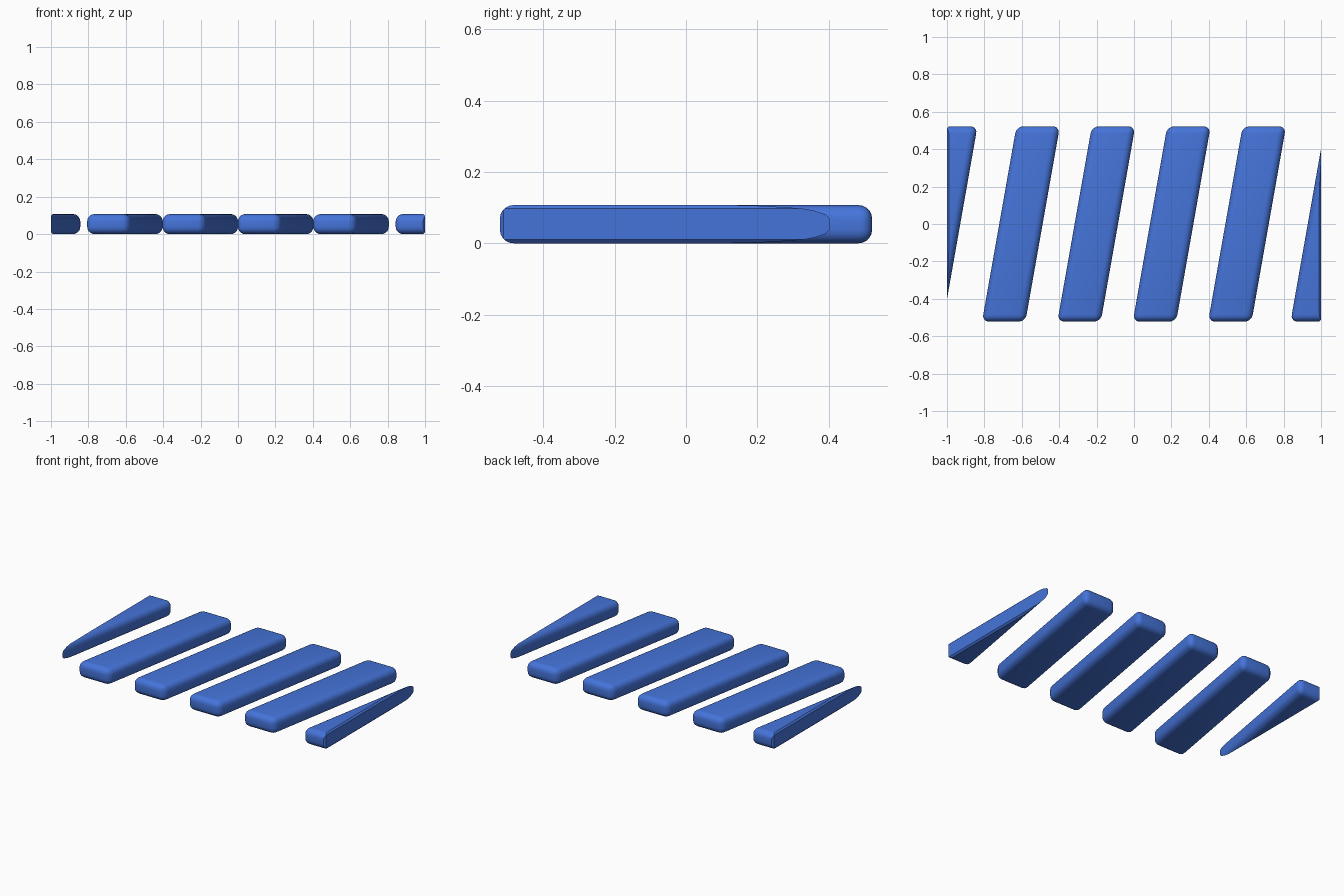
import bpy
import bmesh
import math
from mathutils import Matrix, Vector

LENGTH, WIDTH, HEIGHT = 1.044, 0.232, 0.107
SLANT = math.tan(math.radians(10))
ROUND, CHAMFER = 0.038, 0.01

default = bpy.data.objects.get("Cube")
if default:
    bpy.data.objects.remove(default, do_unlink=True)

blue = bpy.data.materials.new("blue")
blue.use_nodes = True
blue.diffuse_color = (0.06, 0.175, 0.70, 1)
blue.node_tree.nodes["Principled BSDF"].inputs["Base Color"].default_value = blue.diffuse_color


def trim(bm, point, normal):
    """Slice away everything beyond a plane and close the cut."""
    cut = bmesh.ops.bisect_plane(
        bm, geom=bm.verts[:] + bm.edges[:] + bm.faces[:], dist=1e-5,
        plane_co=point, plane_no=normal, clear_outer=True)
    edges = [e for e in cut["geom_cut"] if isinstance(e, bmesh.types.BMEdge)]
    if edges:
        bmesh.ops.holes_fill(bm, edges=edges, sides=0)


def slanted_bar(name, x, side=0):
    """Rounded bar leaning in plan; side trims it flush with that outer edge."""
    bm = bmesh.new()
    bmesh.ops.create_cube(bm, size=1)
    bmesh.ops.scale(bm, vec=(WIDTH, LENGTH, HEIGHT), verts=bm.verts)
    for v in bm.verts:
        v.co.x += v.co.y * SLANT
    bmesh.ops.bevel(bm, geom=bm.edges[:], offset=ROUND, segments=5,
                    profile=0.5, affect='EDGES', clamp_overlap=True)
    bmesh.ops.transform(bm, matrix=Matrix.Translation((x, 0, HEIGHT / 2)), verts=bm.verts)
    if side:
        # Flat outer face, then its softened corners
        trim(bm, Vector((side, 0, 0)), Vector((side, 0, 0)))
        inset = side * (1 - CHAMFER)
        trim(bm, Vector((inset, 0, 0)), Vector((side, 0, -1)))
        trim(bm, Vector((inset, 0, HEIGHT)), Vector((side, 0, 1)))
        trim(bm, Vector((inset, -side * LENGTH / 2, 0)), Vector((side, -side, 0)))
    bmesh.ops.recalc_face_normals(bm, faces=bm.faces)

    mesh = bpy.data.meshes.new(name)
    bm.to_mesh(mesh)
    bm.free()
    mesh.materials.append(blue)
    bar = bpy.data.objects.new(name, mesh)
    bpy.context.collection.objects.link(bar)
    bpy.ops.object.select_all(action='DESELECT')
    bar.select_set(True)
    bpy.context.view_layer.objects.active = bar
    bpy.ops.object.shade_smooth_by_angle(angle=math.radians(35))


# Four whole bars
for i in range(4):
    slanted_bar(f"slanted_bar_{i + 1}", (i - 1.5) * 0.403)

# Trimmed bars at the two outer edges
slanted_bar("right_edge_bar", -1.045, -1)
slanted_bar("left_edge_bar", 1.045, 1)
